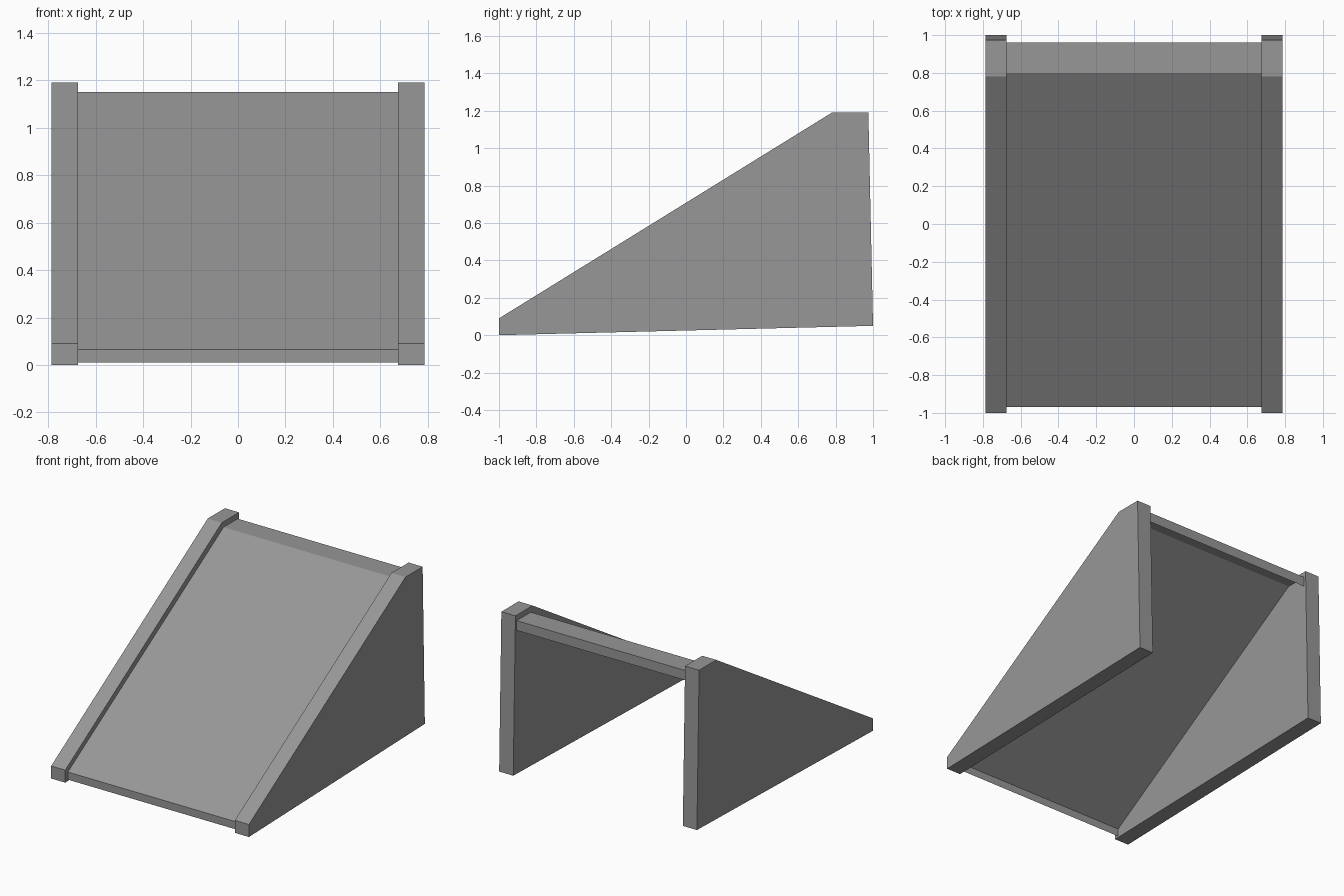
import bpy
import bmesh

cube = bpy.data.objects.get("Cube")
if cube:
    bpy.data.objects.remove(cube, do_unlink=True)

grey = bpy.data.materials.new("plain grey")
grey.use_nodes = True
colour = (0.31, 0.31, 0.31, 1)
grey.diffuse_color = colour
grey.node_tree.nodes["Principled BSDF"].inputs["Base Color"].default_value = colour


def extrude_profile(name, profile, x0, x1, closed):
    """Sweep a (y, z) profile from x0 to x1, as a solid or as an open sheet."""
    bm = bmesh.new()
    near = [bm.verts.new((x0, y, z)) for y, z in profile]
    far = [bm.verts.new((x1, y, z)) for y, z in profile]
    count = len(profile)
    for i in range(count if closed else count - 1):
        j = (i + 1) % count
        bm.faces.new((near[i], far[i], far[j], near[j]))
    if closed:
        bm.faces.new(near)
        bm.faces.new(far[::-1])
        bmesh.ops.recalc_face_normals(bm, faces=bm.faces)
    mesh = bpy.data.meshes.new(name)
    bm.to_mesh(mesh)
    bm.free()
    mesh.materials.append(grey)
    obj = bpy.data.objects.new(name, mesh)
    bpy.context.collection.objects.link(obj)
    return obj


# Wedge-shaped side walls
INNER, OUTER = 0.675, 0.787
wall = [(-1, 0), (-1, 0.09), (0.78, 1.19), (0.975, 1.19), (1, 0.05)]
extrude_profile("left_wall", wall, INNER, OUTER, True)
extrude_profile("right_wall", wall, -OUTER, -INNER, True)

# Thin sloping deck with a flat landing and a folded lip at each end
deck = [(-0.97, 0.01), (-0.97, 0.065), (0.80, 1.15), (0.96, 1.15), (0.96, 1.08)]
extrude_profile("ramp_deck", deck, -INNER, INNER, False)
